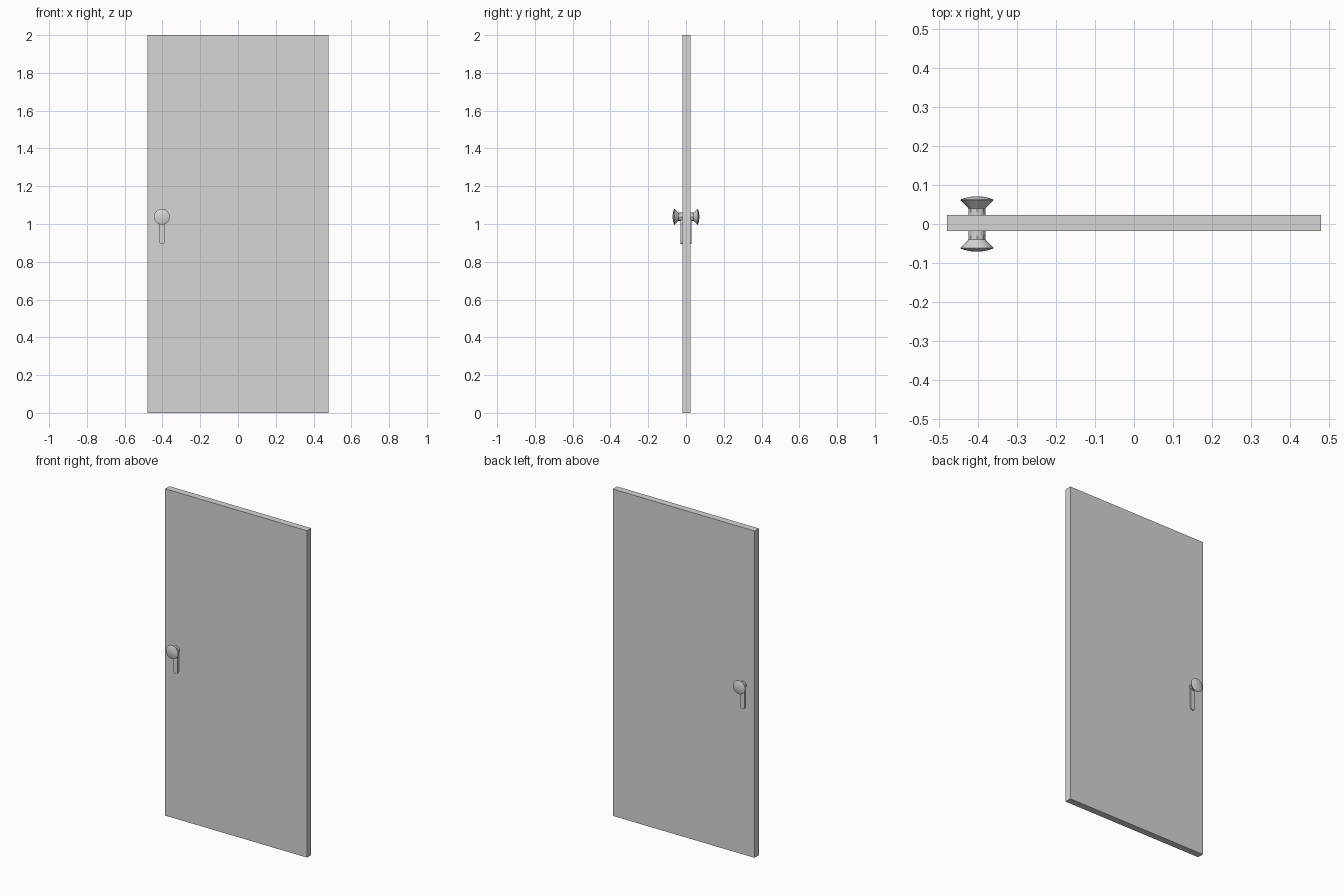
import bpy, bmesh, math
from mathutils import Matrix, Vector

cube = bpy.data.objects.get("Cube")
if cube:
    bpy.data.objects.remove(cube, do_unlink=True)

GREY = (0.67, 0.67, 0.67, 1)
grey = bpy.data.materials.new("light grey")
grey.use_nodes = True
grey.diffuse_color = GREY
grey.node_tree.nodes["Principled BSDF"].inputs["Base Color"].default_value = GREY

KNOB_X, KNOB_Z = -0.403, 1.038
DOOR_Y, DOOR_THICK = 0.002, 0.041


def finish(bm, name, smooth=False):
    bmesh.ops.recalc_face_normals(bm, faces=bm.faces)
    mesh = bpy.data.meshes.new(name)
    bm.to_mesh(mesh)
    bm.free()
    mesh.materials.append(grey)
    obj = bpy.data.objects.new(name, mesh)
    bpy.context.collection.objects.link(obj)
    if smooth:
        bpy.ops.object.select_all(action="DESELECT")
        obj.select_set(True)
        bpy.context.view_layer.objects.active = obj
        bpy.ops.object.shade_smooth_by_angle(angle=math.radians(30))


# Flat door slab
bm = bmesh.new()
bmesh.ops.create_cube(bm, size=1, matrix=Matrix.Translation((0, DOOR_Y, 1))
                      @ Matrix.Diagonal((0.96, DOOR_THICK, 2, 1)))
finish(bm, "door_panel")


def lock_plate(name, side):
    """Keyhole-shaped plate: round head with a narrower rounded tail."""
    head, tail, drop = 0.022, 0.015, 0.13
    join = math.asin(tail / head)
    outline = []
    for i in range(13):
        a = -math.pi / 2 + join + (2 * math.pi - 2 * join) * i / 12
        outline.append((head * math.cos(a), head * math.sin(a)))
    for i in range(9):
        a = math.pi + math.pi * i / 8
        outline.append((tail * math.cos(a), tail * math.sin(a) - drop))
    bm = bmesh.new()
    face = bm.faces.new([bm.verts.new((KNOB_X + x, 0, KNOB_Z + z)) for x, z in outline])
    grown = bmesh.ops.extrude_face_region(bm, geom=[face])["geom"]
    verts = [v for v in grown if isinstance(v, bmesh.types.BMVert)]
    bmesh.ops.translate(bm, verts=verts, vec=Vector((0, side * 0.03, 0)))
    finish(bm, name)


def turned(name, side, profile, steps, smooth):
    """Spin a (radius, distance) profile about the knob axis."""
    bm = bmesh.new()
    verts = [bm.verts.new((r, side * y, 0)) for r, y in profile]
    edges = [bm.edges.new(pair) for pair in zip(verts, verts[1:])]
    bmesh.ops.spin(bm, geom=verts + edges, cent=(0, 0, 0), axis=(0, 1, 0),
                   angle=2 * math.pi, steps=steps)
    bmesh.ops.remove_doubles(bm, verts=bm.verts, dist=0.0001)
    bmesh.ops.translate(bm, verts=bm.verts, vec=(KNOB_X, 0, KNOB_Z))
    finish(bm, name, smooth)


NECK = [(0.022, 0.01), (0.022, 0.042)]
KNOB = [(0, 0.04), (0.022, 0.04), (0.042, 0.061), (0.042, 0.063),
        (0.03, 0.067), (0.015, 0.07), (0, 0.071)]

# Matching hardware on both faces
for label, side in (("front", -1), ("back", 1)):
    lock_plate(label + "_lock_plate", side)
    turned(label + "_knob_neck", side, NECK, 8, False)
    turned(label + "_knob", side, KNOB, 16, True)
